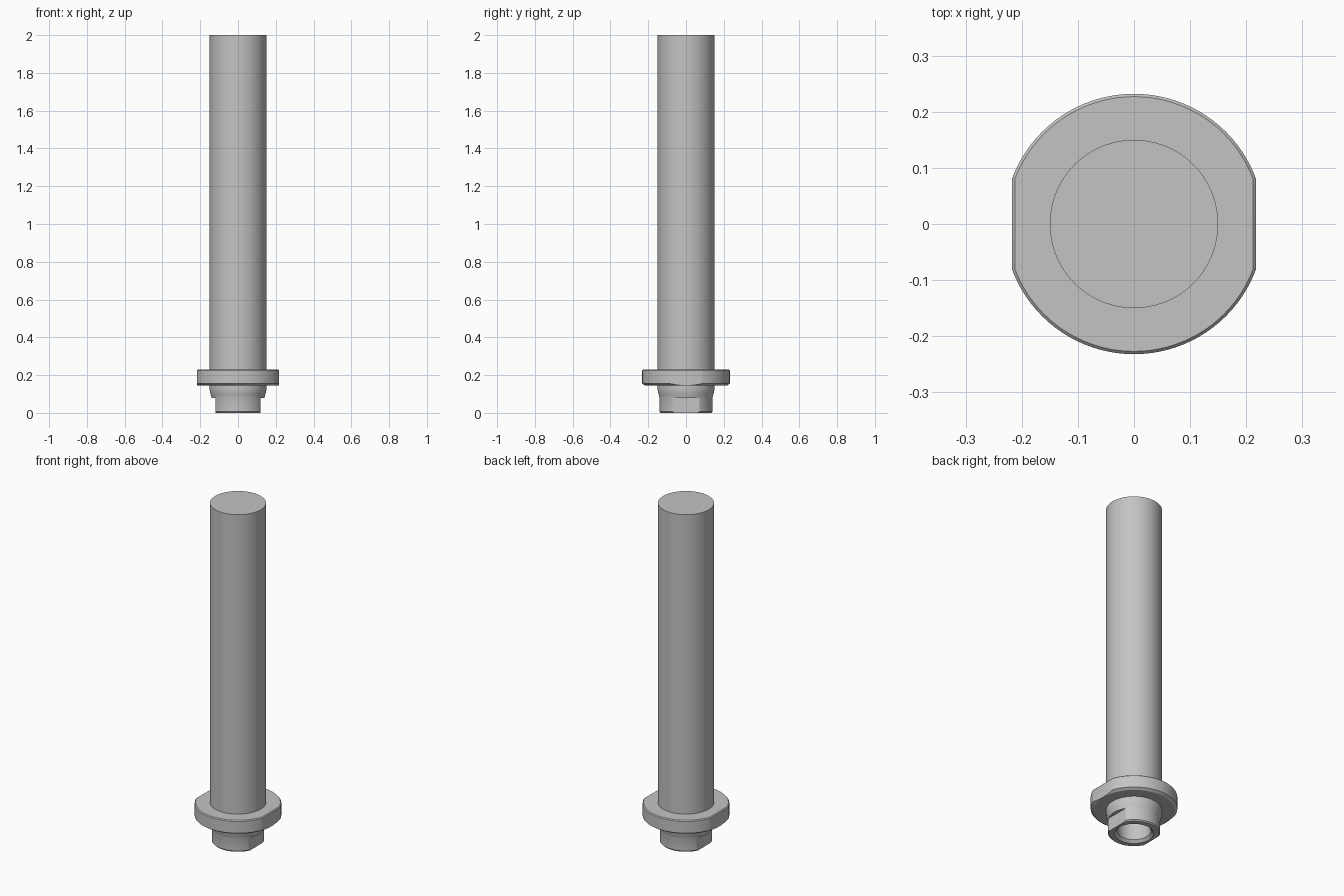
import bpy, bmesh, math

if "Cube" in bpy.data.objects:
    bpy.data.objects.remove(bpy.data.objects["Cube"])

grey = bpy.data.materials.new("metal grey")
grey.diffuse_color = (0.55, 0.55, 0.55, 1)
grey.use_nodes = True
grey.node_tree.nodes["Principled BSDF"].inputs["Base Color"].default_value = grey.diffuse_color


def make_object(name, bm):
    bmesh.ops.recalc_face_normals(bm, faces=bm.faces)
    mesh = bpy.data.meshes.new(name)
    bm.to_mesh(mesh)
    bm.free()
    obj = bpy.data.objects.new(name, mesh)
    mesh.materials.append(grey)
    bpy.context.collection.objects.link(obj)
    return obj


def lathe(name, profile, steps=96):
    """Revolve an (r, z) profile that starts and ends on the z axis."""
    bm = bmesh.new()
    verts = [bm.verts.new((r, 0, z)) for r, z in profile]
    edges = [bm.edges.new(pair) for pair in zip(verts, verts[1:])]
    bmesh.ops.spin(bm, geom=verts + edges, cent=(0, 0, 0), axis=(0, 0, 1),
                   angle=math.tau, steps=steps, use_duplicate=False)
    bmesh.ops.remove_doubles(bm, verts=bm.verts, dist=1e-5)
    return make_object(name, bm)


def prism(name, outline, side):
    """Extrude an (x, z) outline along y, on the given side of x."""
    bm = bmesh.new()
    face = bm.faces.new([bm.verts.new((side * x, -0.4, z)) for x, z in outline])
    new = bmesh.ops.extrude_face_region(bm, geom=[face])["geom"]
    bmesh.ops.translate(bm, vec=(0, 0.8, 0),
                        verts=[v for v in new if isinstance(v, bmesh.types.BMVert)])
    return make_object(name, bm)


# Pin: blind bore, hollow nose, tapered neck, chamfered flange and long shaft
pin = lathe("flanged_pin", [
    (0, 0.30), (0.09, 0.30), (0.09, 0.015), (0.105, 0.0),
    (0.134, 0.0), (0.14, 0.007), (0.14, 0.08),
    (0.143, 0.092), (0.148, 0.108), (0.15, 0.122), (0.15, 0.145),
    (0.217, 0.145), (0.232, 0.155), (0.232, 0.225), (0.227, 0.23),
    (0.15, 0.23), (0.15, 2.0), (0, 2.0)])

# Two flats on the flange (with a chamfered top edge) and two on the nose
flange_cut = [(0.217, 0.13), (0.217, 0.225), (0.207, 0.235), (0.4, 0.235), (0.4, 0.13)]
nose_cut = [(0.12, -0.05), (0.12, 0.08), (0.3, 0.08), (0.3, -0.05)]
cutters = []
for side in (-1, 1):
    for name, outline in (("flange_cutter", flange_cut), ("nose_cutter", nose_cut)):
        cutter = prism(name, outline, side)
        cutter.hide_render = True
        cutters.append(cutter)
        cut = pin.modifiers.new(name, "BOOLEAN")
        cut.operation = "DIFFERENCE"
        cut.solver = "EXACT"
        cut.object = cutter

# Bake the cuts, then shade smooth with sharp edges kept
bpy.ops.object.select_all(action="DESELECT")
pin.select_set(True)
bpy.context.view_layer.objects.active = pin
for mod in list(pin.modifiers):
    bpy.ops.object.modifier_apply(modifier=mod.name)
for cutter in cutters:
    bpy.data.objects.remove(cutter)
bpy.ops.object.shade_smooth_by_angle(angle=math.radians(25))
